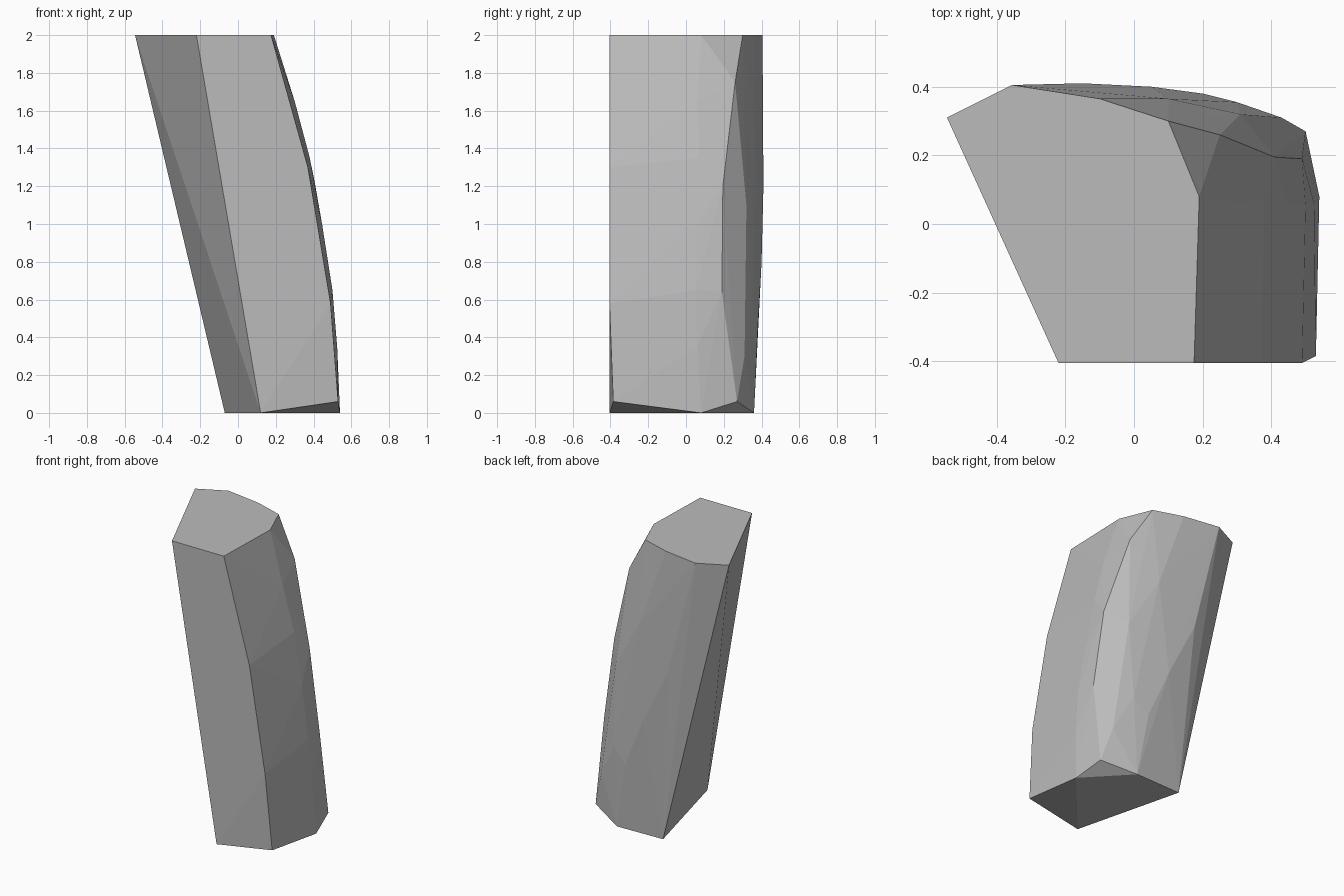
import bpy, bmesh

if "Cube" in bpy.data.objects:
    bpy.data.objects.remove(bpy.data.objects["Cube"])

# Corner points of the stone shard
top_rim = [(-.545, .31, 2), (-.355, .405, 2), (-.10, .365, 2), (.10, .30, 2),
           (.19, .08, 2), (.175, -.405, 2), (-.22, -.405, 2)]
base = [(.12, -.405, 0), (-.07, .35, 0), (.275, .36, 0), (.54, .08, 0),
        (.53, -.385, .06), (.50, .27, .06)]
front_edge = [(.37, -.405, 1.3), (.49, -.405, .58)]
right_bulge = [(.30, .06, 1.65), (.38, .07, 1.35), (.445, .06, 1.0),
               (.50, .05, .65), (.525, .06, .35)]
corner_ridge = [(.25, .26, 1.75), (.41, .195, 1.2), (.49, .19, .64),
                (.31, .32, 1.1), (.43, .31, .3)]
back_bulge = [(-.15, .41, 1.2), (.05, .40, .8), (.20, .38, .45),
              (.10, .365, 1.45), (.30, .355, .55)]

# Faceted convex body
bm = bmesh.new()
for p in top_rim + base + front_edge + right_bulge + corner_ridge + back_bulge:
    bm.verts.new(p)
hull = bmesh.ops.convex_hull(bm, input=bm.verts)
loose = {v for v in hull["geom_interior"] + hull["geom_unused"]
         if isinstance(v, bmesh.types.BMVert)}
bmesh.ops.delete(bm, geom=list(loose), context='VERTS')
bmesh.ops.dissolve_limit(bm, angle_limit=.01, verts=bm.verts, edges=bm.edges)
bmesh.ops.recalc_face_normals(bm, faces=bm.faces)
mesh = bpy.data.meshes.new("stone_shard")
bm.to_mesh(mesh)
bm.free()

# Plain grey stone
grey = bpy.data.materials.new("stone_grey")
grey.diffuse_color = (.5, .5, .5, 1)
grey.use_nodes = True
grey.node_tree.nodes["Principled BSDF"].inputs["Base Color"].default_value = grey.diffuse_color
mesh.materials.append(grey)
shard = bpy.data.objects.new("stone_shard", mesh)
bpy.context.collection.objects.link(shard)
